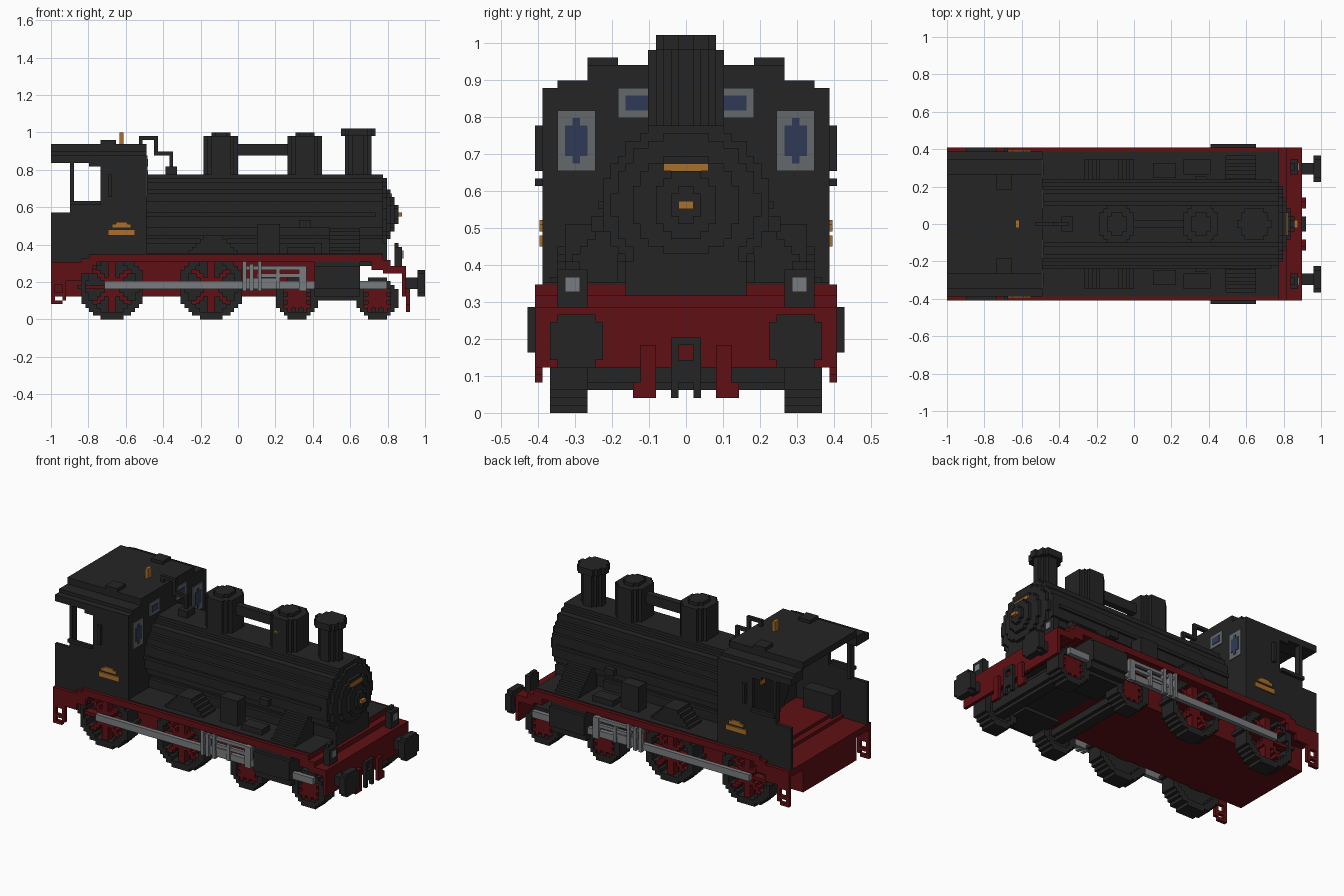
import bpy, bmesh, math

if "Cube" in bpy.data.objects:
    bpy.data.objects.remove(bpy.data.objects["Cube"])

V = 2 / 98  # one block; all sizes below are in blocks


def material(name, rgb):
    m = bpy.data.materials.new(name)
    m.use_nodes = True
    m.diffuse_color = (*rgb, 1)
    bsdf = m.node_tree.nodes["Principled BSDF"]
    bsdf.inputs["Base Color"].default_value = (*rgb, 1)
    bsdf.inputs["Roughness"].default_value = 0.8
    return m


BLACK = material("soot black", (0.018, 0.018, 0.018))
RED = material("frame red", (0.115, 0.005, 0.007))
STEEL = material("rod steel", (0.19, 0.2, 0.21))
FRAME = material("window grey", (0.13, 0.14, 0.145))
GLASS = material("window blue", (0.03, 0.042, 0.095))
GOLD = material("brass", (0.4, 0.16, 0.025))


def place(axis, u, v, a):
    p = {"x": (a, u, v), "y": (u, a, v), "z": (u, v, a)}[axis]
    return [c * V for c in p]


def finish(name, mat, bm, mirror):
    bmesh.ops.recalc_face_normals(bm, faces=bm.faces)
    me = bpy.data.meshes.new(name)
    bm.to_mesh(me)
    bm.free()
    me.materials.append(mat)
    ob = bpy.data.objects.new(name, me)
    bpy.context.collection.objects.link(ob)
    if mirror:
        mod = ob.modifiers.new("both sides", "MIRROR")
        mod.use_axis = (False, True, False)
        mod.use_mirror_merge = False
    return ob


def boxes(name, mat, *specs, mirror=False):
    """Boxes given as (x0, x1, y0, y1, z0, z1)."""
    bm = bmesh.new()
    for x0, x1, y0, y1, z0, z1 in specs:
        for v in bmesh.ops.create_cube(bm, size=1)["verts"]:
            v.co = ((x1 if v.co.x > 0 else x0) * V, (y1 if v.co.y > 0 else y0) * V,
                    (z1 if v.co.z > 0 else z0) * V)
    return finish(name, mat, bm, mirror)


def prism(name, mat, axis, layers, mirror=False):
    """Stepped block shapes; each layer is (start, end, u range, v range, test)."""
    bm = bmesh.new()
    for a0, a1, ur, vr, test in layers:
        verts, faces = {}, []
        for u in range(*ur):
            for v in range(*vr):
                if test(u + 0.5, v + 0.5):
                    quad = []
                    for c in ((u, v), (u + 1, v), (u + 1, v + 1), (u, v + 1)):
                        if c not in verts:
                            verts[c] = bm.verts.new(place(axis, *c, a0))
                        quad.append(verts[c])
                    faces.append(bm.faces.new(quad))
        ext = bmesh.ops.extrude_face_region(bm, geom=faces, use_keep_orig=True)["geom"]
        shift = place(axis, 0, 0, a1 - a0)
        bmesh.ops.translate(bm, vec=shift, verts=[g for g in ext if isinstance(g, bmesh.types.BMVert)])
    bmesh.ops.recalc_face_normals(bm, faces=bm.faces)
    bmesh.ops.dissolve_limit(bm, angle_limit=0.01, verts=bm.verts, edges=bm.edges)
    return finish(name, mat, bm, mirror)


def disc(a0, a1, cu, cv, r, inner=0):
    n = math.ceil(r) + 1
    return (a0, a1, (int(cu) - n, int(cu) + n + 1), (int(cv) - n, int(cv) + n + 1),
            lambda u, v: inner <= math.hypot(u - cu, v - cv) < r)


# Frame, running boards and front deck
boxes("main_frame", RED, (-49, 21, -13, 13, 6, 15))
boxes("running_board", RED, (-39, 38, -20, 20, 15, 17), (-49, -39, -20, 20, 13, 15),
      (-41, -37, -20, 20, 14, 16), (35, 40, -20, 20, 13, 15.5), (38, 44, -20, 20, 12, 14))
boxes("running_board_top", BLACK, (-24, 38, -19, 19, 17, 17.3))
boxes("buffer_beam", RED, (43, 44, -20, 20, 6, 14))
boxes("valance", RED, (-49, -41, 19, 20, 10, 13), (-41, -38, 19, 20, 12, 14), mirror=True)
prism("rear_step", RED, "y", [(19, 20, (-49, -45), (4, 11),
      lambda x, z: not (-48 < x < -46 and (5 < z < 6 or 7 < z < 9)) and x + 49 < z - 1)], mirror=True)

# Boiler and stepped smokebox door
prism("boiler", BLACK, "x", [disc(-28, 38, 0, 27.5, 11)])
prism("smokebox_door", BLACK, "x", [disc(38, 39, 0, 27.5, 9.6), disc(39, 40, 0, 27.5, 6.9),
      disc(40, 41, 0, 27.5, 4.5), disc(41, 42, 0, 27.5, 2.5)])
boxes("smokebox_saddle", BLACK, (22, 39, -8, 8, 14, 20), (-24, 22, -9, 9, 17, 20))
boxes("boiler_rail", BLACK, (-24, 36, 11, 11.6, 27, 28), (16, 19, 11, 12.5, 24, 26), mirror=True)
boxes("door_brass", GOLD, (39.7, 40.4, -3, 3, 32, 33), (42, 43, -1, 1, 27, 28))

# Chimney, domes and connecting pipe
prism("chimney", BLACK, "z", [disc(36, 48, 31.5, 0, 3.2), disc(48, 50, 31.5, 0, 4.2)])
for name, cx in (("rear_dome", -4.5), ("front_dome", 17.5)):
    prism(name, BLACK, "z", [disc(36, 48, cx, 0, 5), disc(48, 49, cx, 0, 3)])
boxes("dome_pipe", BLACK, (0, 13, -1, 1, 43, 46))
boxes("dome_brass", GOLD, (16, 19, 4, 5, 43, 44), mirror=True)

# Fittings on the running boards
prism("splasher", BLACK, "y", [(11, 17, (-13, 0), (17, 22),
      lambda x, z: abs(x + 6.5) < 7 - (z - 17.5))], mirror=True)
boxes("pump_box", BLACK, (5, 11, 12, 16, 17, 25), mirror=True)
boxes("tool_box", BLACK, (13, 20, 13, 17, 17, 19), mirror=True)
prism("sand_box", BLACK, "x", [(24, 32, (9, 18), (17, 25),
      lambda y, z: z < 35.5 - y)], mirror=True)

# Cab walls with side openings, posts, sill and handrail
boxes("cab_side", BLACK, (-49, -43, 18, 19, 15, 28), (-43, -36, 18, 19, 15, 30),
      (-36, -24, 18, 19, 15, 43), (-44, -43, 17, 19, 28, 42), (-39, -36, 18, 19, 40, 42), mirror=True)
boxes("cab_trim", BLACK, (-44, -36, 19, 20, 30, 31), (-34, -33, 19, 20, 32, 38), mirror=True)
boxes("cab_locker", BLACK, (-40, -30, 14, 18, 15, 23), mirror=True)


def roof_top(y):
    y = abs(y)
    return 46 if y < 13 else 44 if y < 15 else 43.5 if y < 17 else 43


prism("cab_front", BLACK, "x", [(-25, -24, (-18, 18), (17, 46), lambda y, z: z < roof_top(y))])
prism("cab_roof", BLACK, "x", [(-49, -24, (-19, 19), (41, 46),
      lambda y, z: roof_top(y) - (2 if abs(y) < 13 else 3) < z < roof_top(y) + 0.1)])
boxes("roof_hatch", BLACK, (-36, -32, 9, 13, 46, 47), mirror=True)
boxes("whistle", GOLD, (-31, -30, -1, 1, 46, 49))
boxes("steam_pipe", BLACK, (-26, -21, -0.5, 0.5, 47, 48), (-26, -25, -0.5, 0.5, 46, 47),
      (-22, -21, -0.5, 0.5, 44, 47), (-22, -17, -0.5, 0.5, 43, 44),
      (-18, -17, -0.5, 0.5, 40, 43), (-19, -16, -2, 2, 37, 40))

# Cab windows: frame plates and rounded panes on both faces of the front wall
for side, x0, d in (("front", -24, 1), ("rear", -25, -1)):
    fx, gx = sorted((x0, x0 + 0.25 * d)), sorted((x0, x0 + 0.4 * d))
    prism(side + "_window_frames", FRAME, "x", [
        (*fx, (12, 17), (32, 40), lambda y, z: True), (*fx, (4, 9), (39, 43), lambda y, z: True)], mirror=True)
    prism(side + "_window_panes", GLASS, "x", [
        (*gx, (13, 16), (33, 39), lambda y, z: 34 < z < 38 or abs(y - 14.5) < 1),
        (*gx, (5, 8), (40, 42), lambda y, z: True)], mirror=True)

# Brass plates on the cab sides and gauge in the cab
boxes("cab_plate", GOLD, (-33, -28, 19, 19.4, 24, 25), (-32, -29, 19, 19.4, 25, 25.5),
      (-34, -27, 19, 19.4, 22, 23.5), mirror=True)
boxes("cab_gauge", GOLD, (-28.4, -28, -4, -2, 30, 33), (-28.4, -28, 2, 4, 30, 33))

# Wheels: black tyre, red spokes, hub and axle
def spoked(cx, r, rim, count):
    def test(x, z):
        dx, dz = x - cx, z - r
        d = math.hypot(dx, dz)
        if d >= rim:
            return False
        step = math.pi * 2 / count
        a = math.atan2(dz, dx) / step
        return d < 2.3 or abs(a - round(a)) * step * d < 0.85
    return test


for name, cx, r, rim in (("rear_driver", -33, 8.5, 6.6), ("front_driver", -7, 8.5, 6.6),
                         ("middle_wheel", 15.5, 5.5, 4), ("leading_wheel", 36.5, 5.5, 4)):
    prism(name + "_tyre", BLACK, "y", [disc(13, 18, cx, r, r + 0.05, rim)], mirror=True)
    ext = ((int(cx) - 9, int(cx) + 10), (0, 18))
    prism(name + "_spokes", RED, "y", [(15, 17.5, *ext, spoked(cx, r, rim, 8))], mirror=True)
    prism(name + "_web", BLACK, "y", [disc(13.5, 14.5, cx, r, rim)], mirror=True)
    prism(name + "_axle", BLACK, "y", [disc(-13.5, 13.5, cx, r, 2.6)])

# Cylinders, coupling rods and valve gear
prism("cylinder", BLACK, "x", [(20, 32, (8, 21), (5, 15),
      lambda y, z: y < 18 or (y < 20 and z > 6) or 8 < z < 14)], mirror=True)
boxes("cylinder_block", BLACK, (20, 32, -8, 8, 6, 15))
boxes("coupling_rod", STEEL, (-35, 20, 18, 19.3, 8, 10), (32, 39, 18, 19.3, 8, 10), mirror=True)
boxes("valve_gear", STEEL, (1, 18, 18.5, 19.5, 13, 14), (5, 18, 18.5, 19.5, 11, 12),
      (2, 10, 18.5, 19.5, 10, 10.8), (1.2, 2.2, 18.6, 20, 7.5, 15), (3, 4, 18.6, 20, 7.5, 14.5),
      (5.2, 6.2, 18.6, 20, 7.5, 15), (10, 11, 18.6, 19.8, 8, 13), (16, 18, 18.3, 19.7, 7.5, 14), mirror=True)

# Buffers, lamps, coupling and hoses
prism("buffer", BLACK, "x", [disc(44, 47, 14.5, 9.5, 1.6), disc(47, 49, 14.5, 9.5, 3.7)], mirror=True)
boxes("lamp", BLACK, (41, 43, 13, 17, 14, 19), (41, 42, 14, 16, 19, 20), mirror=True)
boxes("lamp_lens", STEEL, (43, 43.3, 14, 16, 16, 18), mirror=True)
boxes("coupling_hook", BLACK, (44, 45, 1, 2, 2, 10), mirror=True)
boxes("coupling_bars", BLACK, (44, 45, -1, 1, 9, 10), (44, 45, -1, 1, 4, 7))
boxes("brake_hose", RED, (44, 45, 4, 6, 2, 9), (44, 45, 6, 7, 2, 4), mirror=True)
